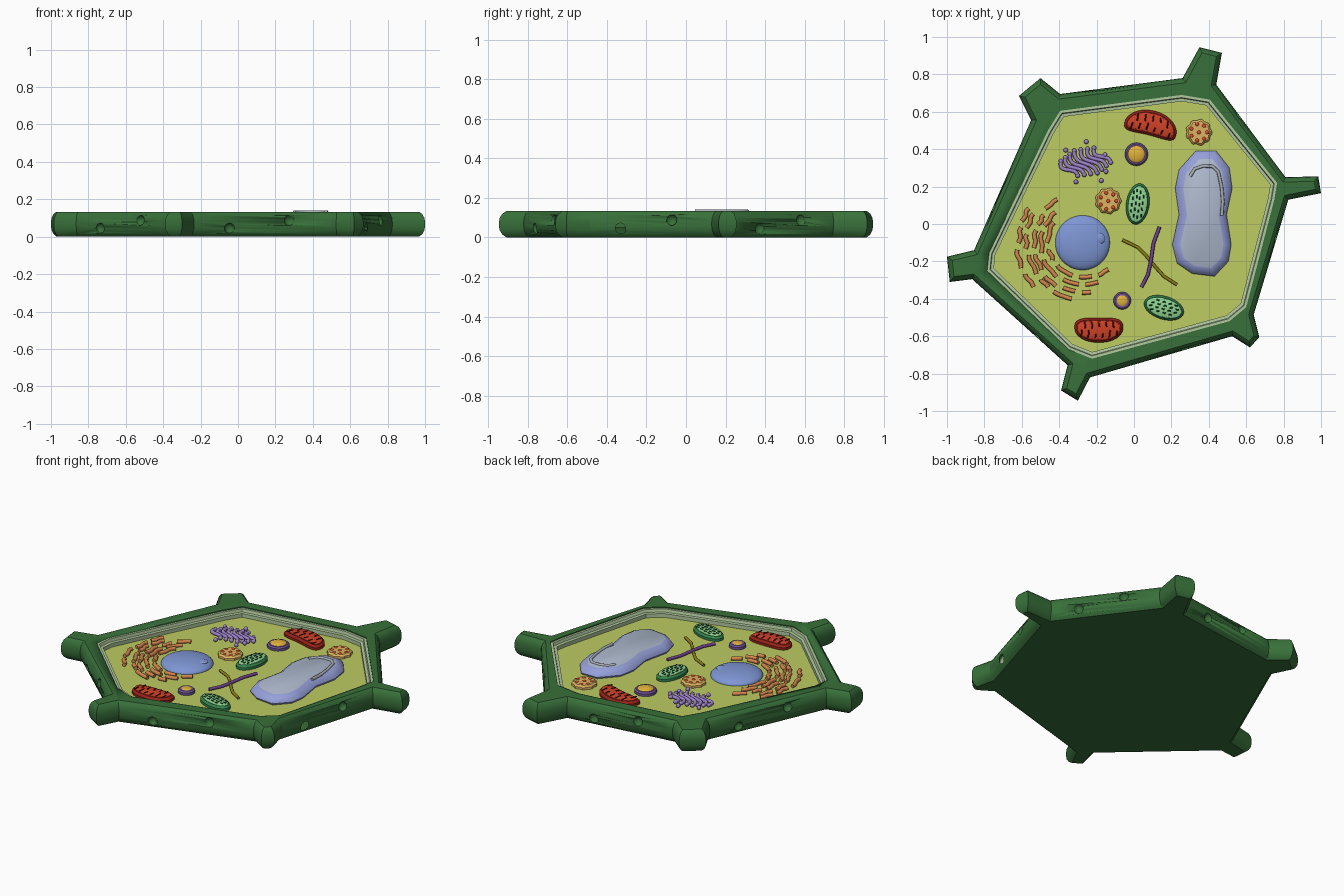
import bpy, bmesh, math, random
from mathutils import Vector

if "Cube" in bpy.data.objects:
    bpy.data.objects.remove(bpy.data.objects["Cube"])

random.seed(4)
FLOOR = 0.085
mats = {}

def mat(name, r, g, b):
    lin = [((c / 255 + 0.055) / 1.055) ** 2.4 for c in (r, g, b)]
    mats[name] = bpy.data.materials.new(name)
    mats[name].diffuse_color = (*lin, 1)

for spec in [("wall", 56, 112, 58), ("lip", 178, 202, 158), ("cytoplasm", 190, 204, 98),
             ("blue", 126, 150, 212), ("lavender", 150, 160, 218), ("pale_blue", 174, 186, 206),
             ("grey", 170, 176, 186), ("dark_red", 150, 34, 24), ("red", 208, 66, 38),
             ("maroon", 80, 14, 10), ("dark_green", 52, 132, 76), ("mint", 146, 212, 146),
             ("deep_green", 16, 74, 38), ("purple", 112, 84, 150), ("gold", 226, 178, 58),
             ("tan", 222, 178, 96), ("spot", 218, 76, 40), ("lilac", 160, 132, 206),
             ("orange", 212, 134, 78), ("violet", 116, 66, 150), ("olive", 142, 128, 20)]:
    mat(*spec)

def inset(pts, d):
    """Mitred inset of a counter-clockwise outline."""
    out = []
    for i, p in enumerate(pts):
        p = Vector(p)
        e1 = (p - Vector(pts[i - 1])).normalized()
        e2 = (Vector(pts[(i + 1) % len(pts)]) - p).normalized()
        n1, n2 = Vector((-e1.y, e1.x)), Vector((-e2.y, e2.x))
        out.append(p + (n1 + n2) * d / (1 + n1.dot(n2)))
    return out

def loft(name, pts, profile, material, top=None, closed=False, angle=35):
    """Stack inset copies of an outline; profile = (inset, z) pairs going up."""
    bm = bmesh.new()
    rings = [[bm.verts.new((p.x, p.y, z)) for p in inset(pts, d)] for d, z in profile]
    n = len(pts)
    pairs = list(zip(rings, rings[1:]))
    if closed:
        pairs.append((rings[-1], rings[0]))
    for a, b in pairs:
        for i in range(n):
            j = (i + 1) % n
            bm.faces.new((a[i], a[j], b[j], b[i]))
    if not closed:
        bm.faces.new(rings[0][::-1])
        bm.faces.new(rings[-1]).material_index = 1 if top else 0
    bmesh.ops.recalc_face_normals(bm, faces=bm.faces)
    me = bpy.data.meshes.new(name)
    bm.to_mesh(me)
    bm.free()
    for m in filter(None, (material, top)):
        me.materials.append(mats[m])
    ob = bpy.data.objects.new(name, me)
    bpy.context.collection.objects.link(ob)
    bpy.context.view_layer.objects.active = ob
    bpy.ops.object.select_all(action='DESELECT')
    ob.select_set(True)
    bpy.ops.object.shade_smooth_by_angle(angle=math.radians(angle))
    return ob

def tubes(name, paths, r, z, material):
    """Round-section strands lying at height z."""
    cu = bpy.data.curves.new(name, 'CURVE')
    cu.dimensions = '3D'
    cu.bevel_depth, cu.bevel_resolution, cu.use_fill_caps = r, 2, True
    for path in paths:
        s = cu.splines.new('POLY')
        s.points.add(len(path) - 1)
        for pt, p in zip(s.points, path):
            pt.co = (p[0], p[1], z, 1)
    cu.materials.append(mats[material])
    ob = bpy.data.objects.new(name, cu)
    bpy.context.collection.objects.link(ob)

def ball(name, x, y, z, r, material, squash=1.0, seg=32):
    bpy.ops.mesh.primitive_uv_sphere_add(segments=seg, ring_count=seg // 2, radius=r, location=(x, y, z))
    ob = bpy.context.object
    ob.name, ob.scale.z = name, squash
    ob.data.materials.append(mats[material])
    bpy.ops.object.shade_smooth()
    return ob

def place(c, rot, k=0):
    """Map local (u, v) to the plate: bend by k, rotate, move."""
    co, si = math.cos(math.radians(rot)), math.sin(math.radians(rot))
    def f(u, v):
        v += k * u * u
        return (c[0] + u * co - v * si, c[1] + u * si + v * co)
    return f

def oval(f, a, b, power=1.0, n=32):
    sp = lambda t: math.copysign(abs(t) ** power, t)
    return [f(a * sp(math.cos(t)), b * sp(math.sin(t))) for t in (2 * math.pi * i / n for i in range(n))]

# cell wall: six-sided plate with a stub at each corner and bulging sides
outer = [(.35, .945), (.47, .915), (.44, .745), (.81, .25), (.985, .255), (1, .165), (.825, .13),
         (.64, -.485), (.67, -.605), (.62, -.66), (.525, -.60), (-.235, -.82), (-.30, -.945), (-.39, -.89),
         (-.355, -.755), (-.865, -.295), (-.985, -.31), (-1, -.175), (-.855, -.14), (-.55, .555),
         (-.615, .685), (-.50, .78), (-.395, .695), (.26, .78)][::-1]
inner = [(-.395, .605), (.255, .69), (.405, .665), (.765, .22), (.75, .13), (.60, -.445), (.51, -.52),
         (-.225, -.72), (-.35, -.67), (-.785, -.25), (-.775, -.155), (-.46, .50)][::-1]
wall = loft("cell_wall", outer, [(.028, 0), (.012, .015), (.003, .035), (0, .055), (0, .08),
                                 (.003, .1), (.012, .12), (.026, .133)], "wall", angle=30)

# cutters: the tray opening and two round pits in each side
cutter = loft("tray_cutter", inner, [(0, .05), (0, .3)], "wall")
cutters = [cutter]
sides = [((.44, .745), (.81, .25)), ((.825, .13), (.64, -.485)), ((.525, -.6), (-.235, -.82)),
         ((-.355, -.755), (-.865, -.295)), ((-.855, -.14), (-.55, .555)), ((-.395, .695), (.26, .78))]
for a, b in sides:
    a, b = Vector(a), Vector(b)
    for t, z in ((.33, .088), (.75, .045)):
        p = a.lerp(b, t)
        cutters.append(ball("pit_cutter", p.x, p.y, z, .028, "wall", seg=16))
for c in cutters:
    m = wall.modifiers.new("cut", 'BOOLEAN')
    m.operation, m.solver, m.object = 'DIFFERENCE', 'EXACT', c
    bpy.context.view_layer.objects.active = wall
    bpy.ops.object.modifier_apply(modifier=m.name)
    bpy.data.objects.remove(c)

# membrane lip and cytoplasm floor
loft("membrane_lip", inner, [(0, .06), (0, .127), (.014, .127), (.018, .11), (.034, .108), (.034, .06)],
     "lip", closed=True)
loft("cytoplasm_floor", inner, [(.002, .05), (.002, FLOOR)], "cytoplasm")

# nucleus
ball("nucleus", -.275, -.10, FLOOR, .146, "blue", .3, 48)
ball("nucleolus", -.185, -.078, .112, .03, "blue", .4)

# vacuole with highlight
vac = [(.33, .39), (.44, .39), (.51, .30), (.525, .19), (.495, .05), (.52, -.11), (.505, -.2), (.43, -.28),
       (.31, -.265), (.23, -.21), (.205, -.11), (.24, .05), (.22, .19), (.24, .29)][::-1]
loft("vacuole", vac, [(.01, .07), (0, .095), (.012, .115), (.042, .132)], "lavender", top="pale_blue")
tubes("vacuole_highlight", [[(.30, .255), (.325, .295), (.37, .31), (.42, .308), (.45, .28), (.468, .2),
                             (.475, .12), (.47, .045)]], .009, .132, "grey")

# mitochondria: bean body, raised centre, folded inner membranes
for c, rot, k, a in (((.095, .54), -14, -1.6, .142), ((-.188, -.568), 0, 1.0, .13)):
    f = place(c, rot, k)
    loft("mitochondrion", oval(f, a, .066, .8), [(.0, .07), (0, .1), (.012, .112)], "dark_red")
    loft("mitochondrion_core", oval(f, a - .016, .05, .8), [(0, .1), (.002, .114), (.01, .117)], "red")
    folds = []
    for i in range(11):
        u = (i - 5) * a * .145
        s = 1 if i % 2 else -1
        folds.append([f(u, s * .042), f(u + .004, s * random.uniform(.0, .02))])
    tubes("mitochondrion_folds", folds, .004, .117, "maroon")

# chloroplasts: rimmed ovals with short stacks
for c, rot in (((.02, .107), 82), ((.16, -.448), -17)):
    f = place(c, rot)
    loft("chloroplast", oval(f, .11, .062), [(0, .07), (0, .1), (.01, .112)], "dark_green")
    loft("chloroplast_core", oval(f, .097, .05), [(0, .1), (.002, .113), (.008, .116)], "mint")
    dashes = []
    for row, count in ((-.028, 4), (-.009, 5), (.01, 5), (.029, 4)):
        for i in range(count):
            u = (i - (count - 1) / 2) * .034 + row * .3
            dashes.append([f(u - .009, row), f(u + .009, row + .003)])
    tubes("chloroplast_stacks", dashes, .004, .116, "deep_green")

# round rimmed bodies
for x, y, r in ((.013, .373, .062), (-.063, -.41, .047)):
    f = place((x, y), 0)
    loft("vesicle_rim", oval(f, r, r), [(0, .07), (0, .1), (.008, .108)], "purple")
    ball("vesicle_core", x, y, .1, r - .012, "gold", .4)

# spotted bodies: lobed discs with red dots
for x, y in ((.347, .49), (-.138, .123)):
    lobes = []
    for i in range(40):
        t = math.tau * i / 40
        r = .068 + .004 * math.cos(9 * t)
        lobes.append((x + r * math.cos(t), y + r * math.sin(t)))
    loft("spotted_body", lobes, [(0, .07), (0, .098), (.01, .108)], "tan")
    for i in range(8):
        r, t = (.044, i * math.tau / 7) if i < 7 else (0, 0)
        ball("spot", x + r * math.cos(t), y + r * math.sin(t), .107, .0105, "spot", .6, 12)

# stacked folded sacs with end beads
sacs, ends = [], []
for i in range(7):
    o = (i - 3) * .031
    h = .085 - abs(i - 3) * .009
    f = place((-.267 + o * .95, .325 + o * .38), -52)
    path = [f(u * h, .022 * math.sin(u * 2.6) + .012 * u * u) for u in (j / 5 for j in range(-5, 6))]
    sacs.append(path)
    ends += [path[0], path[-1]]
tubes("stacked_sacs", sacs, .0105, .098, "lilac")
for x, y in ends + [(-.365, .395), (-.255, .44), (-.155, .37), (-.175, .232), (-.31, .225), (-.15, .28)]:
    ball("sac_bead", x, y, .098, .0125, "lilac", 1, 12)

# folded strands curling round the nucleus
strands = []
for r, a0, a1 in ((.185, 140, 312), (.225, 126, 290), (.265, 120, 278), (.305, 148, 262), (.35, 146, 222)):
    a = a0 + random.uniform(0, 8)
    while a < a1 - 8:
        span = math.degrees(random.uniform(.055, .12) / r)
        b = min(a + span, a1)
        rr = r + random.uniform(-.008, .008)
        strands.append([(-.27 + (rr + .006 * math.sin(j * 1.5)) * math.cos(t), -.10 + rr * math.sin(t))
                        for j, t in enumerate(math.radians(a + (b - a) * j / 5) for j in range(6))])
        a = b + math.degrees(.036 / r)
tubes("folded_strands", strands, .0115, .096, "orange")

# crossing fibres
tubes("violet_fibre", [[(.137, -.015), (.105, -.1), (.09, -.2), (.075, -.27), (.04, -.338)]], .0095, .102, "violet")
tubes("olive_fibre", [[(-.062, -.085), (.02, -.125), (.065, -.17), (.115, -.23), (.16, -.28), (.23, -.325)]],
      .0085, .094, "olive")

for m in bpy.data.materials:
    if m.users and not m.is_grease_pencil:
        m.use_nodes = True
        m.node_tree.nodes["Principled BSDF"].inputs["Base Color"].default_value = m.diffuse_color
